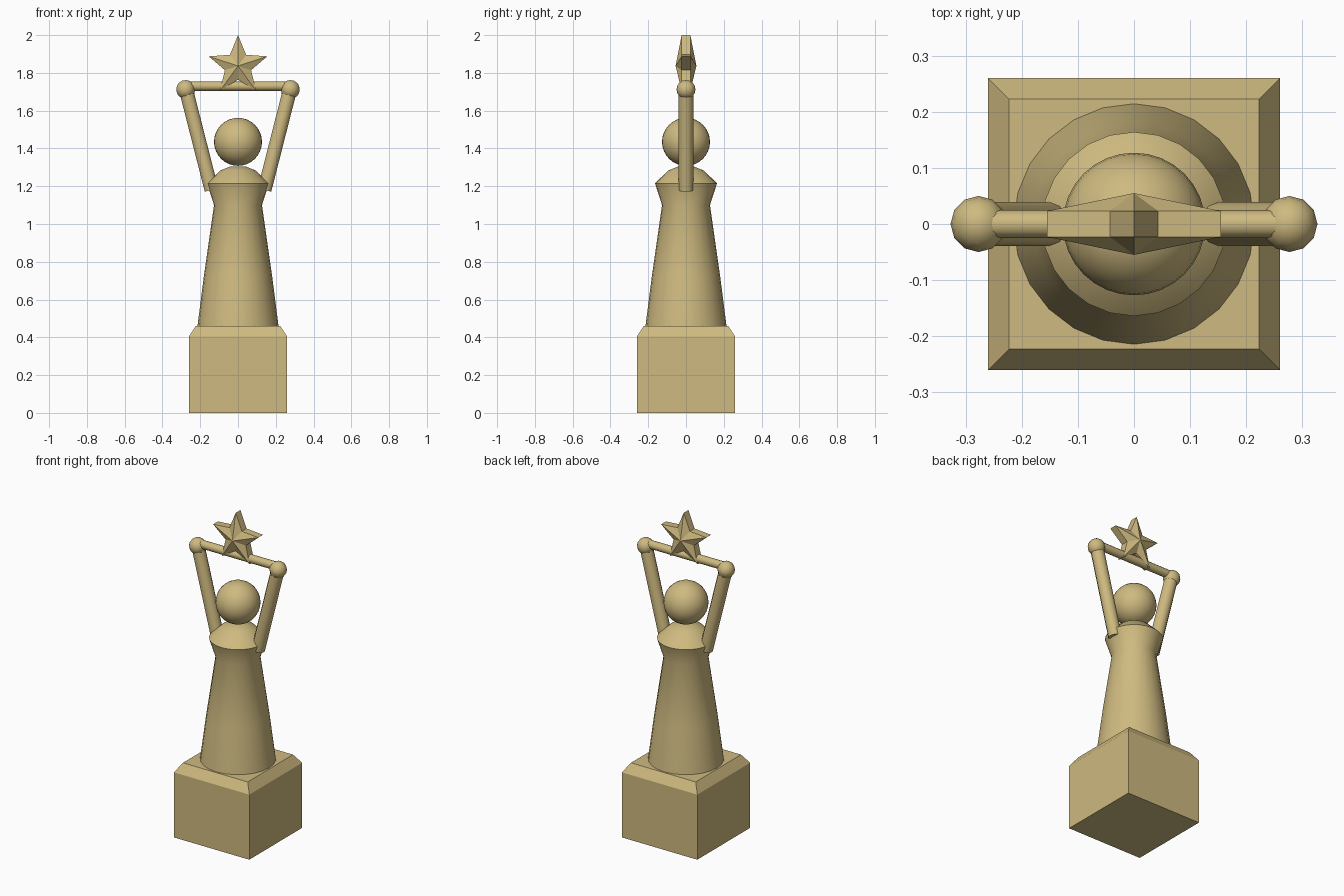
import bpy, bmesh, math
from mathutils import Vector

if "Cube" in bpy.data.objects:
    bpy.data.objects.remove(bpy.data.objects["Cube"])

gold = bpy.data.materials.new("pale_gold")
gold.diffuse_color = (0.62, 0.49, 0.215, 1)
gold.use_nodes = True
gold.node_tree.nodes["Principled BSDF"].inputs["Base Color"].default_value = gold.diffuse_color


def finish(name, bm, smooth=None):
    bmesh.ops.recalc_face_normals(bm, faces=bm.faces[:])
    me = bpy.data.meshes.new(name)
    bm.to_mesh(me)
    bm.free()
    ob = bpy.data.objects.new(name, me)
    bpy.context.collection.objects.link(ob)
    me.materials.append(gold)
    if smooth:
        bpy.ops.object.select_all(action='DESELECT')
        ob.select_set(True)
        bpy.context.view_layer.objects.active = ob
        bpy.ops.object.shade_smooth_by_angle(angle=math.radians(smooth))
    return ob


def loft(name, rings, smooth=None):
    """Join equal-length rings of points and cap both ends."""
    bm = bmesh.new()
    vs = [[bm.verts.new(p) for p in r] for r in rings]
    n = len(vs[0])
    for a, b in zip(vs, vs[1:]):
        for i in range(n):
            j = (i + 1) % n
            bm.faces.new((a[i], a[j], b[j], b[i]))
    bm.faces.new(vs[0])
    bm.faces.new(vs[-1])
    return finish(name, bm, smooth)


def ball(name, centre, r, seg, rings):
    bm = bmesh.new()
    bmesh.ops.create_uvsphere(bm, u_segments=seg, v_segments=rings, radius=r)
    bmesh.ops.translate(bm, vec=Vector(centre), verts=bm.verts)
    return finish(name, bm, 40)


def rod(name, a, b, r, seg):
    a, b = Vector(a), Vector(b)
    d = (b - a).normalized()
    u = Vector((0, 1, 0))
    v = d.cross(u)
    rings = [[c + r * (math.cos(t) * u + math.sin(t) * v)
              for t in (2 * math.pi * i / seg for i in range(seg))] for c in (a, b)]
    return loft(name, rings, 50)


# Square plinth with chamfered top
loft("plinth", [[(x * h, y * h, z) for x, y in ((1, 1), (-1, 1), (-1, -1), (1, -1))]
                for h, z in ((0.26, 0), (0.26, 0.405), (0.223, 0.46))])

# Turned robe and shoulders
profile = [(0.215, 0.455), (0.18, 0.73), (0.127, 1.10), (0.164, 1.215),
           (0.095, 1.283), (0.04, 1.305)]
loft("robe", [[(r * math.cos(math.tau * i / 24), r * math.sin(math.tau * i / 24), z)
               for i in range(24)] for r, z in profile], 30)

ball("head", (0, 0, 1.435), 0.127, 32, 16)

# Raised arms and hands
for side, s in (("left", -1), ("right", 1)):
    rod(side + "_arm", (s * 0.14, 0, 1.18), (s * 0.275, 0, 1.71), 0.039, 10)
    ball(side + "_hand", (s * 0.277, 0, 1.712), 0.05, 12, 8)

# Bar held between the hands
rod("bar", (-0.275, 0, 1.73), (0.275, 0, 1.73), 0.025, 12)

# Faceted star with a raised centre on both faces
bm = bmesh.new()
cz, depth = 1.837, 0.023
outline = []
for i in range(10):
    r = 0.073 if i % 2 else 0.163
    t = math.pi / 2 + i * math.pi / 5
    outline.append((r * math.cos(t), cz + r * math.sin(t)))
front = [bm.verts.new((x, -depth, z)) for x, z in outline]
back = [bm.verts.new((x, depth, z)) for x, z in outline]
tip_f = bm.verts.new((0, -0.055, cz))
tip_b = bm.verts.new((0, 0.055, cz))
for i in range(10):
    j = (i + 1) % 10
    bm.faces.new((front[i], front[j], tip_f))
    bm.faces.new((back[j], back[i], tip_b))
    bm.faces.new((front[i], back[i], back[j], front[j]))
finish("star", bm)
